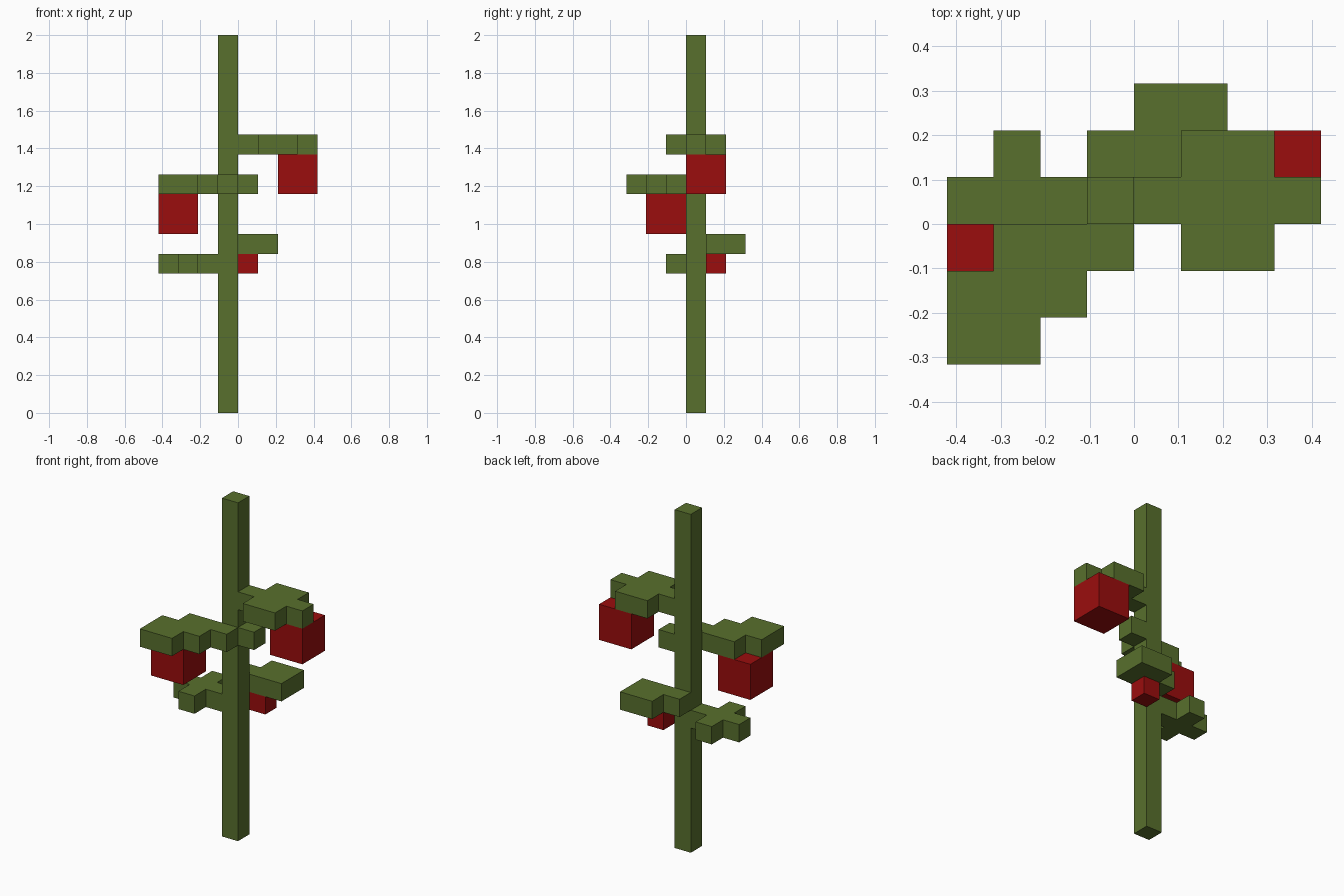
import bpy
import bmesh

if "Cube" in bpy.data.objects:
    bpy.data.objects.remove(bpy.data.objects["Cube"])

U = 2 / 19  # one block


def material(name, rgb):
    m = bpy.data.materials.new(name)
    m.diffuse_color = (*rgb, 1)
    m.use_nodes = True
    m.node_tree.nodes["Principled BSDF"].inputs["Base Color"].default_value = m.diffuse_color
    return m


GREEN = material("leaf green", (0.098, 0.162, 0.026))
RED = material("fruit red", (0.328, 0.004, 0.004))


def slab(name, outline, z0, z1, mat):
    """Extrude a counter-clockwise outline, given in blocks, from z0 to z1."""
    bm = bmesh.new()
    base = bm.faces.new([bm.verts.new((x * U, y * U, z0 * U)) for x, y in outline])
    ext = bmesh.ops.extrude_face_region(bm, geom=[base], use_keep_orig=True)
    top = [v for v in ext["geom"] if isinstance(v, bmesh.types.BMVert)]
    bmesh.ops.translate(bm, verts=top, vec=(0, 0, (z1 - z0) * U))
    bmesh.ops.recalc_face_normals(bm, faces=bm.faces)
    mesh = bpy.data.meshes.new(name)
    bm.to_mesh(mesh)
    bm.free()
    mesh.materials.append(mat)
    ob = bpy.data.objects.new(name, mesh)
    bpy.context.collection.objects.link(ob)
    return ob


def block(name, x, y, z, size, height, mat):
    outline = [(x, y), (x + size, y), (x + size, y + size), (x, y + size)]
    return slab(name, outline, z, z + height, mat)


# Stem and the small bud on its side
block("stem", -1, 0, 0, 1, 19, GREEN)
block("bud", 0, 0, 11, 1, 1, GREEN)

# Leaves, each one block thick
slab("upper_leaf", [(0, 0), (1, 0), (1, -1), (3, -1), (3, 0), (4, 0),
                    (4, 1), (3, 1), (3, 2), (1, 2), (1, 1), (0, 1)], 13, 14, GREEN)
slab("middle_leaf", [(-4, -3), (-2, -3), (-2, -2), (-1, -2), (-1, -1),
                     (0, -1), (0, 0), (-3, 0), (-3, -1), (-4, -1)], 11, 12, GREEN)
slab("lower_back_leaf", [(-1, 1), (2, 1), (2, 3), (0, 3), (0, 2), (-1, 2)], 8, 9, GREEN)
slab("lower_left_leaf", [(-4, 0), (-3, 0), (-3, -1), (-2, -1), (-2, 0), (-1, 0),
                         (-1, 1), (-2, 1), (-2, 2), (-3, 2), (-3, 1), (-4, 1)], 7, 8, GREEN)

# Fruit hanging below the leaves
block("upper_fruit", 2, 0, 11, 2, 2, RED)
block("middle_fruit", -4, -2, 9, 2, 2, RED)
block("small_fruit", 0, 1, 7, 1, 1, RED)
